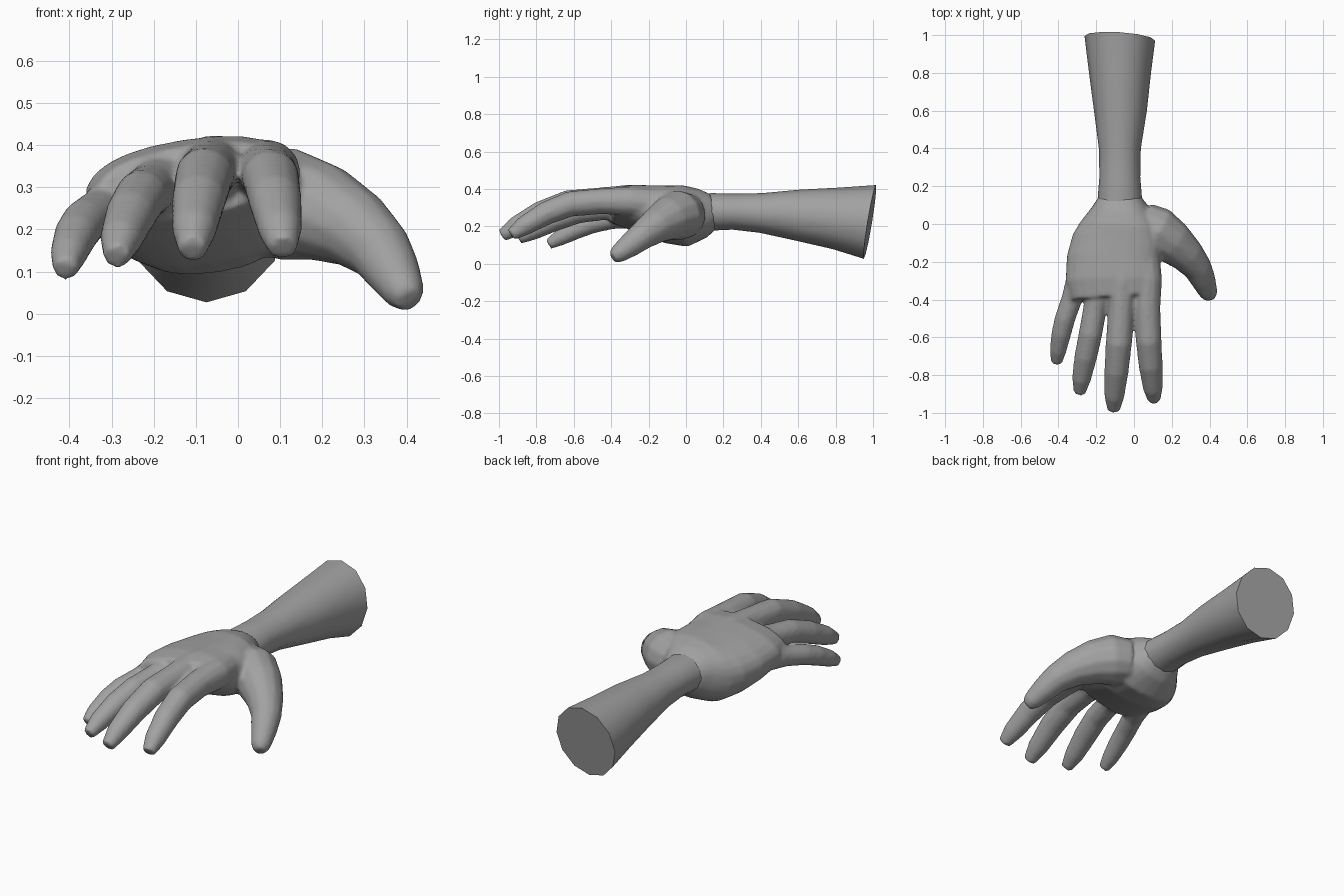
import bpy
import bmesh
import math
from mathutils import Vector

default = bpy.data.objects.get("Cube")
if default:
    bpy.data.objects.remove(default, do_unlink=True)

# One plain grey for the whole model
GREY = (0.36, 0.36, 0.36, 1.0)
grey = bpy.data.materials.new("plain grey")
grey.use_nodes = True
grey.diffuse_color = GREY
grey.node_tree.nodes["Principled BSDF"].inputs["Base Color"].default_value = GREY


def power(value, exponent):
    return math.copysign(abs(value) ** exponent, value)


def loft(bm, stations, sides, square=1.0, roll=0.0):
    """Capped tube through (x, y, z, half width, half height) stations."""
    centres = [Vector(s[:3]) for s in stations]
    last = len(centres) - 1
    rings = []
    for i, station in enumerate(stations):
        tangent = (centres[min(i + 1, last)] - centres[max(i - 1, 0)]).normalized()
        side = tangent.cross(Vector((0, 0, 1))).normalized()
        up = side.cross(tangent)
        side, up = (side * math.cos(roll) - up * math.sin(roll),
                    up * math.cos(roll) + side * math.sin(roll))
        wide, high = station[3], station[-1]
        ring = []
        for k in range(sides):
            a = math.tau * k / sides
            offset = (side * wide * power(math.cos(a), square)
                      + up * high * power(math.sin(a), square))
            ring.append(bm.verts.new(centres[i] + offset))
        rings.append(ring)
    for low, top in zip(rings, rings[1:]):
        for k in range(sides):
            n = (k + 1) % sides
            bm.faces.new((low[k], low[n], top[n], top[k]))
    bm.faces.new(rings[0])
    bm.faces.new(rings[-1])


def make_object(name, bm):
    bmesh.ops.recalc_face_normals(bm, faces=bm.faces)
    mesh = bpy.data.meshes.new(name)
    bm.to_mesh(mesh)
    bm.free()
    mesh.materials.append(grey)
    obj = bpy.data.objects.new(name, mesh)
    bpy.context.collection.objects.link(obj)
    return obj


# Palm: width and height change from wrist to knuckles
palm = [
    (-0.075, 0.15, 0.28, 0.108, 0.09),
    (-0.075, 0.09, 0.27, 0.15, 0.13),
    (-0.07, 0.0, 0.255, 0.215, 0.16),
    (-0.085, -0.1, 0.265, 0.245, 0.15),
    (-0.11, -0.2, 0.285, 0.25, 0.13),
    (-0.115, -0.3, 0.305, 0.25, 0.11),
    (-0.11, -0.39, 0.315, 0.225, 0.085),
]

# Digits: each path starts inside the palm and ends at the tip
index_finger = [
    (0.04, -0.1, 0.31, 0.09), (0.07, -0.3, 0.335, 0.08),
    (0.07, -0.45, 0.335, 0.07), (0.078, -0.62, 0.32, 0.069),
    (0.088, -0.75, 0.27, 0.064), (0.1, -0.87, 0.2, 0.053),
    (0.107, -0.935, 0.155, 0.034),
]
middle_finger = [
    (-0.05, -0.1, 0.32, 0.09), (-0.06, -0.3, 0.34, 0.085),
    (-0.068, -0.45, 0.34, 0.07), (-0.08, -0.63, 0.325, 0.07),
    (-0.093, -0.78, 0.27, 0.065), (-0.104, -0.91, 0.2, 0.054),
    (-0.108, -0.985, 0.15, 0.034),
]
ring_finger = [
    (-0.14, -0.1, 0.3, 0.09), (-0.17, -0.3, 0.31, 0.08),
    (-0.207, -0.45, 0.295, 0.063), (-0.23, -0.58, 0.278, 0.063),
    (-0.255, -0.7, 0.235, 0.061), (-0.278, -0.82, 0.177, 0.051),
    (-0.288, -0.895, 0.135, 0.032),
]
little_finger = [
    (-0.2, -0.1, 0.27, 0.09), (-0.28, -0.28, 0.265, 0.077),
    (-0.33, -0.4, 0.24, 0.056), (-0.365, -0.5, 0.217, 0.055),
    (-0.385, -0.58, 0.187, 0.053), (-0.402, -0.67, 0.142, 0.045),
    (-0.41, -0.735, 0.105, 0.03),
]
thumb = [
    (0.04, -0.0, 0.26, 0.12), (0.12, -0.04, 0.26, 0.135),
    (0.2, -0.095, 0.24, 0.118), (0.28, -0.165, 0.2, 0.095),
    (0.338, -0.235, 0.15, 0.077), (0.368, -0.3, 0.1, 0.066),
    (0.395, -0.365, 0.052, 0.05), (0.406, -0.392, 0.034, 0.032),
]

bm = bmesh.new()
loft(bm, palm, 24, square=0.85, roll=0.16)
for digit in (index_finger, middle_finger, ring_finger, little_finger, thumb):
    loft(bm, digit, 12)
hand = make_object("hand", bm)

# Fuse the palm and digits into one soft skin
fuse = hand.modifiers.new("fuse", "REMESH")
fuse.mode = "VOXEL"
fuse.voxel_size = 0.01
fuse.use_smooth_shade = True
soften = hand.modifiers.new("soften", "SMOOTH")
soften.factor = 0.5
soften.iterations = 8

# Forearm: widens away from the wrist and ends in a slanted flat cut
bm = bmesh.new()
loft(bm, [
    (-0.075, 0.06, 0.275, 0.115, 0.095),
    (-0.075, 0.14, 0.278, 0.117, 0.1),
    (-0.075, 0.25, 0.279, 0.108, 0.096),
    (-0.075, 0.4, 0.272, 0.111, 0.106),
    (-0.072, 0.6, 0.26, 0.14, 0.137),
    (-0.074, 0.8, 0.243, 0.164, 0.165),
    (-0.075, 0.983, 0.224, 0.187, 0.198),
], 12)
for v in bm.verts:
    if v.co.y > 0.9:
        v.co.y += 0.06 * (v.co.z - 0.224) - 0.07 * (v.co.x + 0.075)
forearm = make_object("forearm", bm)

bpy.ops.object.select_all(action="DESELECT")
forearm.select_set(True)
bpy.context.view_layer.objects.active = forearm
bpy.ops.object.shade_smooth_by_angle(angle=math.radians(40))
